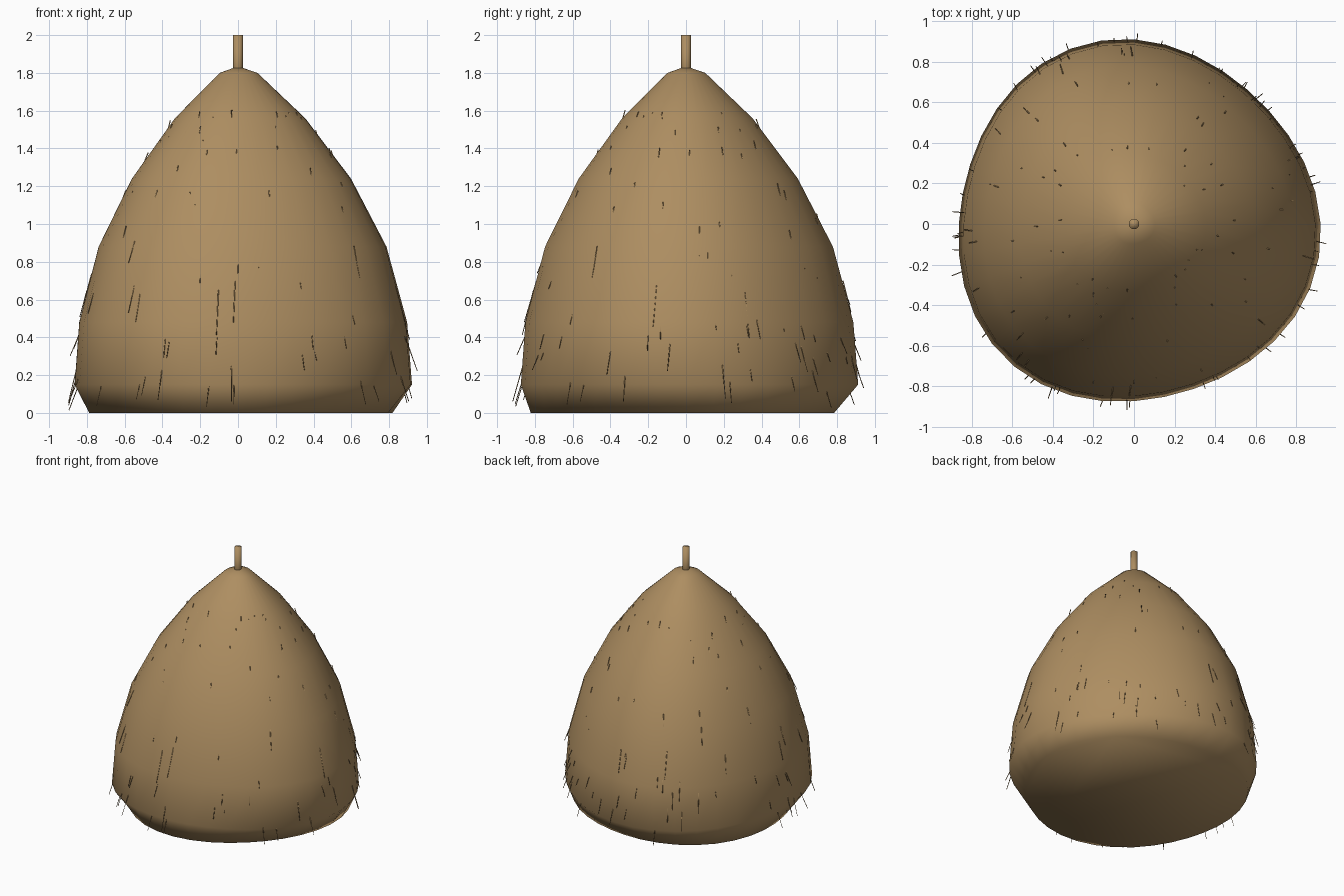
import bpy, bmesh, math, random
from mathutils import Vector, Matrix

random.seed(7)
cube = bpy.data.objects.get("Cube")
if cube:
    bpy.data.objects.remove(cube)


def material(name, rgb):
    m = bpy.data.materials.new(name)
    m.use_nodes = True
    m.diffuse_color = (*rgb, 1)
    bsdf = next(n for n in m.node_tree.nodes if n.type == "BSDF_PRINCIPLED")
    bsdf.inputs["Base Color"].default_value = (*rgb, 1)
    bsdf.inputs["Roughness"].default_value = 0.9
    return m


def finish(bm, name, mat):
    """Turn the bmesh into a smooth-shaded object."""
    mesh = bpy.data.meshes.new(name)
    bm.normal_update()
    for f in bm.faces:
        f.smooth = True
    bm.to_mesh(mesh)
    bm.free()
    mesh.materials.append(mat)
    obj = bpy.data.objects.new(name, mesh)
    bpy.context.scene.collection.objects.link(obj)


hay = material("hay tan", (0.42, 0.27, 0.12))

# Outline of the heap: (radius, height)
PROFILE = [(0.803, 0), (0.893, 0.15), (0.868, 0.48), (0.762, 0.88),
           (0.58, 1.24), (0.345, 1.56), (0.10, 1.80)]
SIDES = 36


def lobed(r, z, a):
    """Uneven, three-lobed radius; the foot is twisted against the rest."""
    if z < 0.05:
        return r * (1 + 0.03 * math.cos(3 * (a - math.radians(17))))
    wave = 0.033 * math.cos(3 * (a + math.radians(13)))
    return r * (1 + wave + 0.006 * math.cos(a))


def surface_radius(z, a):
    for (r0, z0), (r1, z1) in zip(PROFILE, PROFILE[1:]):
        if z <= z1:
            t = (z - z0) / (z1 - z0)
            return lobed(r0, z0, a) * (1 - t) + lobed(r1, z1, a) * t
    return PROFILE[-1][0]


# Heap: stacked rings, closed by a flat base and a shallow peak
bm = bmesh.new()
rings = []
for r, z in PROFILE:
    ring = []
    for i in range(SIDES):
        a = math.tau * i / SIDES
        rr = lobed(r, z, a)
        ring.append(bm.verts.new((rr * math.cos(a), rr * math.sin(a), z)))
    rings.append(ring)
peak = bm.verts.new((0, 0, 1.835))
for i in range(SIDES):
    j = (i + 1) % SIDES
    for low, high in zip(rings, rings[1:]):
        bm.faces.new((low[i], low[j], high[j], high[i]))
    bm.faces.new((rings[-1][i], rings[-1][j], peak))
bm.faces.new(rings[0][::-1])
finish(bm, "hay_heap", hay)

# Pole sticking out of the peak
bm = bmesh.new()
bmesh.ops.create_cone(bm, cap_ends=True, segments=12, radius1=0.026, radius2=0.026,
                      depth=0.3, matrix=Matrix.Translation((0, 0, 1.85)))
finish(bm, "centre_pole", hay)

# Loose straws hanging down and outwards, partly buried in the heap
bm = bmesh.new()
for k in range(200):
    a = random.uniform(0, math.tau)
    z = random.uniform(0.12, 1.55)
    length = (0.09 + 0.15 * (1 - z / 1.6)) * random.uniform(0.75, 1.3)
    out = Vector((math.cos(a), math.sin(a), 0))
    side = Vector((-math.sin(a), math.cos(a), 0))
    tilt = math.radians(random.uniform(13, 24))
    along = out * math.sin(tilt) + side * random.uniform(-0.06, 0.06)
    along.z = -math.cos(tilt)
    along.normalize()
    depth = random.uniform(-0.012, 0.01) - 0.012 * z
    centre = out * (surface_radius(z, a) + depth) + Vector((0, 0, z))
    centre.z = max(centre.z, length / 2 + 0.005)
    turn = along.to_track_quat("Z", "Y").to_matrix().to_4x4()
    bmesh.ops.create_cone(bm, cap_ends=True, segments=4, radius1=0.003, radius2=0.002,
                          depth=length, matrix=Matrix.Translation(centre) @ turn)
finish(bm, "loose_straws", hay)
